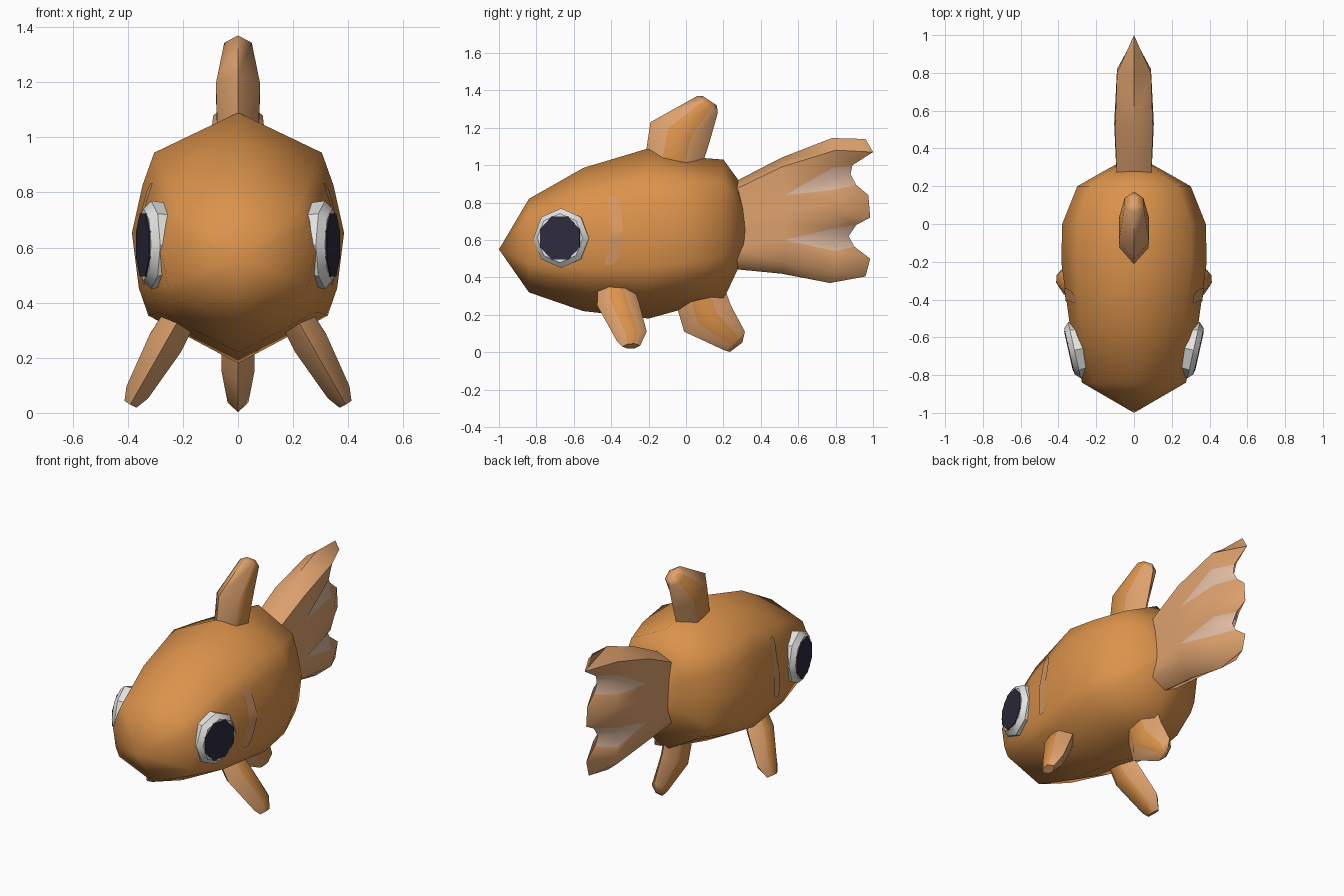
import bpy, bmesh, math
from mathutils import Vector
from mathutils.bvhtree import BVHTree

cube = bpy.data.objects.get("Cube")
if cube:
    bpy.data.objects.remove(cube, do_unlink=True)


def material(name, rgb):
    m = bpy.data.materials.new(name)
    m.use_nodes = True
    m.diffuse_color = (*rgb, 1)
    bsdf = m.node_tree.nodes["Principled BSDF"]
    bsdf.inputs["Base Color"].default_value = (*rgb, 1)
    bsdf.inputs["Roughness"].default_value = 0.8
    return m


ORANGE = material("body_orange", (0.71, 0.29, 0.07))
PEACH = material("fin_peach", (0.73, 0.36, 0.155))
PALE = material("tail_pale", (0.74, 0.50, 0.36))
STRIPE = material("gill_stripe", (0.68, 0.32, 0.125))
WHITE = material("eye_white", (0.78, 0.78, 0.76))
DARK = material("pupil_dark", (0.027, 0.024, 0.045))


def build(name, faces, mats, angle=60):
    """faces: list of (points, material index); equal points are welded."""
    bm = bmesh.new()
    verts = {}
    for pts, mi in faces:
        loop = []
        for p in pts:
            key = tuple(round(c, 4) for c in p)
            if key not in verts:
                verts[key] = bm.verts.new(key)
            if verts[key] not in loop:
                loop.append(verts[key])
        if len(loop) > 2 and not bm.faces.get(loop):
            f = bm.faces.new(loop)
            f.material_index = mi
            f.smooth = True
    bmesh.ops.recalc_face_normals(bm, faces=bm.faces[:])
    me = bpy.data.meshes.new(name)
    bm.to_mesh(me)
    bm.free()
    for m in mats:
        me.materials.append(m)
    me.set_sharp_from_angle(angle=math.radians(angle))
    ob = bpy.data.objects.new(name, me)
    bpy.context.collection.objects.link(ob)
    return ob


def loft(rings, rule=lambda i, k: 0, caps=(True, True)):
    """Quads between closed rings, coloured by rule(ring, segment)."""
    faces = []
    n = len(rings[0])
    for i in range(len(rings) - 1):
        for k in range(n):
            j = (k + 1) % n
            faces.append(([rings[i][k], rings[i][j], rings[i + 1][j], rings[i + 1][k]], rule(i, k)))
    for use, r, i in ((caps[0], rings[0], -1), (caps[1], rings[-1], len(rings))):
        if use:
            faces.append((r, rule(i, -1)))
    return faces


# Body: angular cross-section scaled along y
half = [(0, 1), (.79, .68), (.9, .42), (1, .04), (.935, -.4), (.845, -.62), (0, -1)]
section = half + [(-x, z) for x, z in half[-2:0:-1]]
stations = [  # y, top, bottom, half width
    (-1.0, .55, .55, 0), (-.84, .82, .32, .275), (-.55, .985, .22, .338), (-.2, 1.09, .18, .385),
    (0, 1.045, .235, .38), (.2, 1.03, .28, .30), (.28, .92, .45, .16), (.34, .66, .60, .05)]
rings = [[(x * w, y, (t + b) / 2 + z * (t - b) / 2) for x, z in section] for y, t, b, w in stations]
body = build("body", loft(rings, caps=(False, True)), [ORANGE])


# Fins: six-sided tapering blades with an orange panel on each broad side
def fin(name, stations, center=lambda z: 0.0, across=Vector((1, 0, 0))):
    rings = []
    for front, rear, thick in stations:
        a = Vector((center(front[1]), *front))
        b = Vector((center(rear[1]), *rear))
        rings.append([a.lerp(b, s) + across * (t * thick) for s, t in
                      ((0, 0), (.3, 1), (.7, 1), (1, 0), (.7, -1), (.3, -1))])
    return build(name, loft(rings, lambda i, k: 1 if k in (1, 4) else 0), [PEACH, ORANGE])


fin("dorsal_fin", [((-.22, 1.03), (.08, .98), .075), ((-.19, 1.23), (.125, 1.12), .08),
                   ((.06, 1.37), (.17, 1.28), .05), ((.09, 1.37), (.165, 1.32), .02)])
fin("belly_fin", [((-.06, .28), (.2, .36), .06), ((-.01, .11), (.24, .25), .06),
                  ((.21, .008), (.315, .11), .038), ((.235, .002), (.3, .05), .015)])
for side, s in (("left", 1), ("right", -1)):
    fin("pectoral_fin_" + side,
        [((-.47, .40), (-.30, .42), .055), ((-.475, .25), (-.25, .26), .065),
         ((-.37, .06), (-.21, .11), .045), ((-.34, .03), (-.245, .035), .025)],
        lambda z, s=s: s * (.22 + (.33 - z) * .57), Vector((.87 * s, 0, .5)))

# Tail: rays (y, z, half thickness) fanning into three lobes with pale hollows between
hollow1, hollow2 = [(.2, .75, .09), (.53, .84, .1)], [(.2, .57, .09), (.53, .6, .1)]
rays = [
    [(.2, .88, 0), (.51, 1.04, 0), (.78, 1.145, 0), (.96, 1.14, 0)],
    [(.2, .84, .09), (.51, .99, .1), (.80, 1.08, .09), (1.0, 1.07, 0)],
    hollow1 + [(.78, .985, .08), (.89, 1.0, 0)],
    hollow1 + [(.79, .93, .045), (.88, .95, 0)],
    hollow1 + [(.80, .87, .08), (.91, .895, 0)],
    [(.2, .68, .09), (.53, .75, .105), (.82, .80, .09), (.975, .84, 0)],
    [(.2, .64, .09), (.53, .69, .105), (.82, .74, .09), (.985, .72, 0)],
    hollow2 + [(.80, .665, .08), (.91, .68, 0)],
    hollow2 + [(.79, .61, .045), (.87, .62, 0)],
    hollow2 + [(.80, .54, .08), (.90, .565, 0)],
    [(.2, .5, .09), (.53, .48, .1), (.80, .44, .085), (.985, .5, 0)],
    [(.2, .45, 0), (.51, .42, 0), (.77, .37, 0), (.96, .405, 0)]]
faces = []
for s in (1, -1):
    for r in range(len(rays) - 1):
        for i in range(3):
            quad = [rays[r][i], rays[r + 1][i], rays[r + 1][i + 1], rays[r][i + 1]]
            pale = r in (2, 3, 7, 8) and i >= 1
            faces.append(([(s * x, y, z) for y, z, x in quad], int(pale)))
build("tail_fin", faces, [PEACH, PALE])

# Eyes: bevelled white octagon with a dark octagon plate, tilted towards the nose
tilt = math.radians(12.6)
for side, s in (("left", 1), ("right", -1)):
    def octagon(radius, depth, turn=0.0):
        out = []
        for k in range(8):
            a = k * math.pi / 4 + turn
            u, v = radius * math.cos(a), radius * 1.05 * math.sin(a)
            x = .325 + u * math.sin(tilt) + depth * math.cos(tilt)
            out.append((s * x, -.67 + u * math.cos(tilt) - depth * math.sin(tilt), .61 + v))
        return out
    build("eye_" + side, loft([octagon(.145, -.07), octagon(.152, -.01), octagon(.125, .018)]),
          [WHITE], 40)
    t = math.pi / 8
    build("pupil_" + side, loft([octagon(.118, .014, t), octagon(.118, .022, t)]), [DARK], 30)

# Gill stripes: thin curved strips laid on the body surface
tree = BVHTree.FromPolygons([v.co for v in body.data.vertices], [p.vertices for p in body.data.polygons])
for side, s in (("left", 1), ("right", -1)):
    rows = []
    for i in range(13):
        t = i / 12
        z = .465 + .37 * t
        mid = -.41 + .03 * math.sin(math.pi * t) + .015 * t
        w = .032 if 0 < i < 12 else .018
        row = []
        for k in (-1, 0, 1):
            hit = tree.ray_cast(Vector((s, mid + k * w, z)), Vector((-s, 0, 0)))[0]
            row.append((hit.x + s * .006, hit.y, hit.z))
        rows.append(row)
    faces = [([rows[i][k], rows[i][k + 1], rows[i + 1][k + 1], rows[i + 1][k]], 0)
             for i in range(12) for k in range(2)]
    strip = build("gill_stripe_" + side, faces, [STRIPE])
    if strip.data.polygons[0].normal.x * s < 0:
        strip.data.flip_normals()
